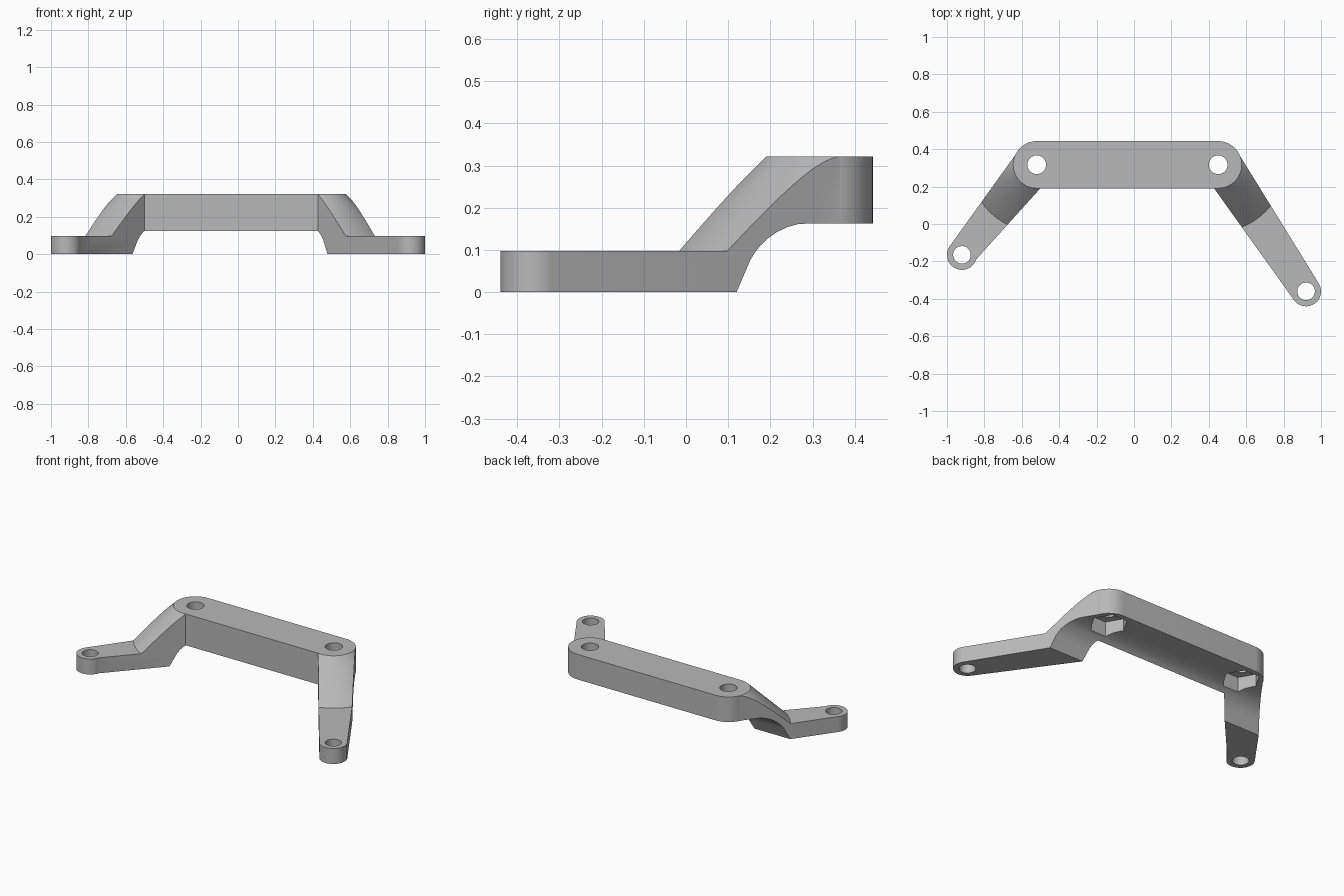
import bpy, bmesh
from math import sin, cos, radians, pi

if "Cube" in bpy.data.objects:
    bpy.data.objects.remove(bpy.data.objects["Cube"], do_unlink=True)

TOP, FOOT = 0.322, 0.098            # bar top, foot thickness
BAR_R, TIP_R, CONE_R = 0.126, 0.08, 0.356
LEFT_HOLE, RIGHT_HOLE = (0.45, 0.317), (-0.52, 0.317)
LEFT_TIP, RIGHT_TIP = (0.92, -0.36), (-0.92, -0.165)


def arc(centre, r, a0, a1, n):
    """Points along an arc, angles in degrees."""
    angles = [radians(a0 + (a1 - a0) * i / n) for i in range(n + 1)]
    return [(centre[0] + r * cos(a), centre[1] + r * sin(a)) for a in angles]


def make_object(name, bm):
    bmesh.ops.recalc_face_normals(bm, faces=bm.faces)
    mesh = bpy.data.meshes.new(name)
    bm.to_mesh(mesh)
    bm.free()
    obj = bpy.data.objects.new(name, mesh)
    bpy.context.collection.objects.link(obj)
    return obj


def extrude(name, points, offset):
    """Extrude a closed loop of 3D points along an offset."""
    bm = bmesh.new()
    face = bm.faces.new([bm.verts.new(p) for p in points])
    ext = bmesh.ops.extrude_face_region(bm, geom=[face], use_keep_orig=True)
    moved = [v for v in ext["geom"] if isinstance(v, bmesh.types.BMVert)]
    bmesh.ops.translate(bm, vec=offset, verts=moved)
    return make_object(name, bm)


def prism(name, outline, z0, z1):
    return extrude(name, [(x, y, z0) for x, y in outline], (0, 0, z1 - z0))


def cylinder(name, centre, r, z0, z1, sides=48):
    return prism(name, arc(centre, r, 0, 360 - 360 / sides, sides - 1), z0, z1)


def ramp_solid(centre):
    """Turned solid: flat foot level rising as a cone to the bar top."""
    bm = bmesh.new()
    n, rings = 96, []
    for r, z in ((2, -0.1), (2, FOOT), (CONE_R, FOOT), (BAR_R, TOP)):
        rings.append([bm.verts.new((x, y, z)) for x, y in
                      arc(centre, r, 0, 360 - 360 / n, n - 1)])
    for a, b in zip(rings, rings[1:]):
        for i in range(n):
            j = (i + 1) % n
            bm.faces.new((a[i], a[j], b[j], b[i]))
    bm.faces.new(rings[0])
    bm.faces.new(rings[-1])
    return make_object("ramp_helper", bm)


def combine(target, other, operation):
    """Apply a boolean and remove the helper."""
    other.hide_render = True
    mod = target.modifiers.new("bool", "BOOLEAN")
    mod.operation, mod.object, mod.solver = operation, other, "EXACT"
    bpy.context.view_layer.objects.active = target
    bpy.ops.object.modifier_apply(modifier=mod.name)
    bpy.data.objects.remove(other, do_unlink=True)


# Cross bar with round ends
bar = arc(LEFT_HOLE, BAR_R, -90, 90, 32) + arc(RIGHT_HOLE, BAR_R, 90, 270, 32)
bracket = prism("bracket", bar, 0.05, TOP)

# Tapered arms with round tips, cut to the sloping ramp
left_arm = [(0.40, 0.231), (0.425, 0.195)]
left_arm += arc(LEFT_TIP, TIP_R, 214.6, 390.7, 32)
left_arm += [(0.557, 0.38), LEFT_HOLE]
right_arm = [(-0.46, 0.235), (-0.497, 0.195)]
right_arm += arc(RIGHT_TIP, TIP_R, -18, -216, 32)
right_arm += [(-0.62, 0.39), RIGHT_HOLE]
for name, outline, hole in (("left_arm", left_arm, LEFT_HOLE),
                            ("right_arm", right_arm, RIGHT_HOLE)):
    arm = prism(name, outline, 0, TOP + 0.1)
    combine(arm, ramp_solid(hole), "INTERSECT")
    combine(bracket, arm, "UNION")

# Hollow sweep beneath the bar and the rear of the arms
sweep = [(0.0775, -0.1), (0.12, 0), (0.152, 0.075), (0.162, 0.092),
         (0.176, 0.11), (0.194, 0.127), (0.215, 0.142), (0.24, 0.154),
         (0.265, 0.161), (0.295, 0.163), (0.7, 0.163), (0.7, -0.1)]
cutter = extrude("underside_cutter", [(-1.5, y, z) for y, z in sweep], (3, 0, 0))
combine(bracket, cutter, "DIFFERENCE")

# Bolt holes and hexagonal nut pockets
for hole in (LEFT_HOLE, RIGHT_HOLE):
    combine(bracket, cylinder("pocket_cutter", hole, 0.108, -0.1, 0.24, 6), "DIFFERENCE")
    combine(bracket, cylinder("hole_cutter", hole, 0.05, -0.1, 0.5), "DIFFERENCE")
for tip in (LEFT_TIP, RIGHT_TIP):
    combine(bracket, cylinder("hole_cutter", tip, 0.047, -0.1, 0.5), "DIFFERENCE")

# Colour and shading
grey = bpy.data.materials.new("plain_grey")
grey.use_nodes = True
colour = (0.48, 0.48, 0.48, 1)
grey.diffuse_color = colour
grey.node_tree.nodes["Principled BSDF"].inputs["Base Color"].default_value = colour
bracket.data.materials.clear()
bracket.data.materials.append(grey)
for poly in bracket.data.polygons:
    poly.material_index = 0
bpy.ops.object.select_all(action="DESELECT")
bracket.select_set(True)
bpy.context.view_layer.objects.active = bracket
bpy.ops.object.shade_smooth_by_angle(angle=pi / 6)
